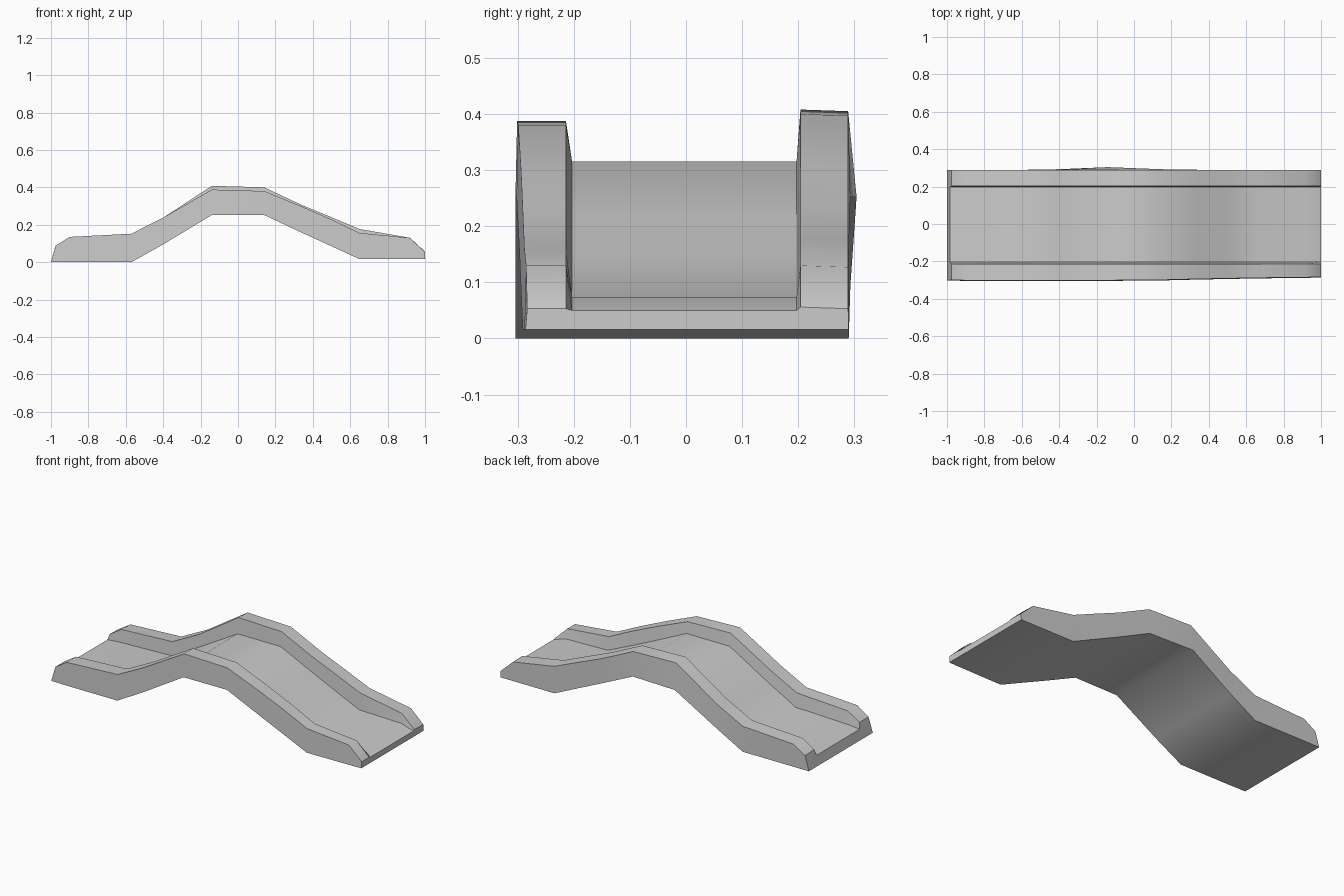
import bpy, bmesh, math

# Stations along the bridge:
# x low, x rail top, underside z, deck z, front rail z, back rail z, front outer y, back outer y
stations = [
    (-1.00, -0.975, 0.000, 0.055, 0.088, 0.088, -0.302, 0.290),
    (-0.90, -0.90, 0.000, 0.062, 0.135, 0.135, -0.304, 0.290),
    (-0.57, -0.57, 0.000, 0.072, 0.152, 0.152, -0.304, 0.290),
    (-0.40, -0.40, 0.095, 0.165, 0.238, 0.238, -0.304, 0.293),
    (-0.14, -0.14, 0.252, 0.315, 0.388, 0.408, -0.304, 0.304),
    (0.14, 0.14, 0.252, 0.315, 0.380, 0.400, -0.302, 0.293),
    (0.34, 0.34, 0.158, 0.220, 0.298, 0.306, -0.297, 0.290),
    (0.50, 0.50, 0.085, 0.147, 0.228, 0.240, -0.294, 0.290),
    (0.65, 0.65, 0.016, 0.080, 0.156, 0.177, -0.291, 0.290),
    (0.92, 0.92, 0.016, 0.074, 0.130, 0.130, -0.288, 0.290),
    (1.00, 1.00, 0.016, 0.050, 0.053, 0.056, -0.286, 0.290),
]


def section(xl, xt, zb, zd, zf, zr, yf, yb):
    """U-shaped cross-section: underside, two raised kerbs, deck."""
    xm = xl + (xt - xl) * 0.6
    return [(xl, yf, zb), (xt, yf + 0.003, zf), (xt, -0.214, zf),
            (xm, -0.203, zd), (xm, 0.197, zd), (xt, 0.204, zr),
            (xt, 0.289, zr - 0.003), (xl, yb, zb)]


# Bridge body lofted through the sections
bm = bmesh.new()
rings = [[bm.verts.new(p) for p in section(*s)] for s in stations]
for a, b in zip(rings, rings[1:]):
    for i in range(8):
        j = (i + 1) % 8
        bm.faces.new((a[i], a[j], b[j], b[i]))

# End caps: front kerb, deck slab, back kerb
for r in (rings[0], rings[-1]):
    bm.faces.new((r[0], r[1], r[2], r[3]))
    bm.faces.new((r[0], r[3], r[4], r[7]))
    bm.faces.new((r[4], r[5], r[6], r[7]))
bmesh.ops.recalc_face_normals(bm, faces=bm.faces)

mesh = bpy.data.meshes.new("bridge")
bm.to_mesh(mesh)
bm.free()
bridge = bpy.data.objects.new("bridge", mesh)
bpy.context.collection.objects.link(bridge)

# Smooth along the span, crisp at kerb edges
bpy.context.view_layer.objects.active = bridge
bridge.select_set(True)
bpy.ops.object.shade_smooth_by_angle(angle=math.radians(40))
